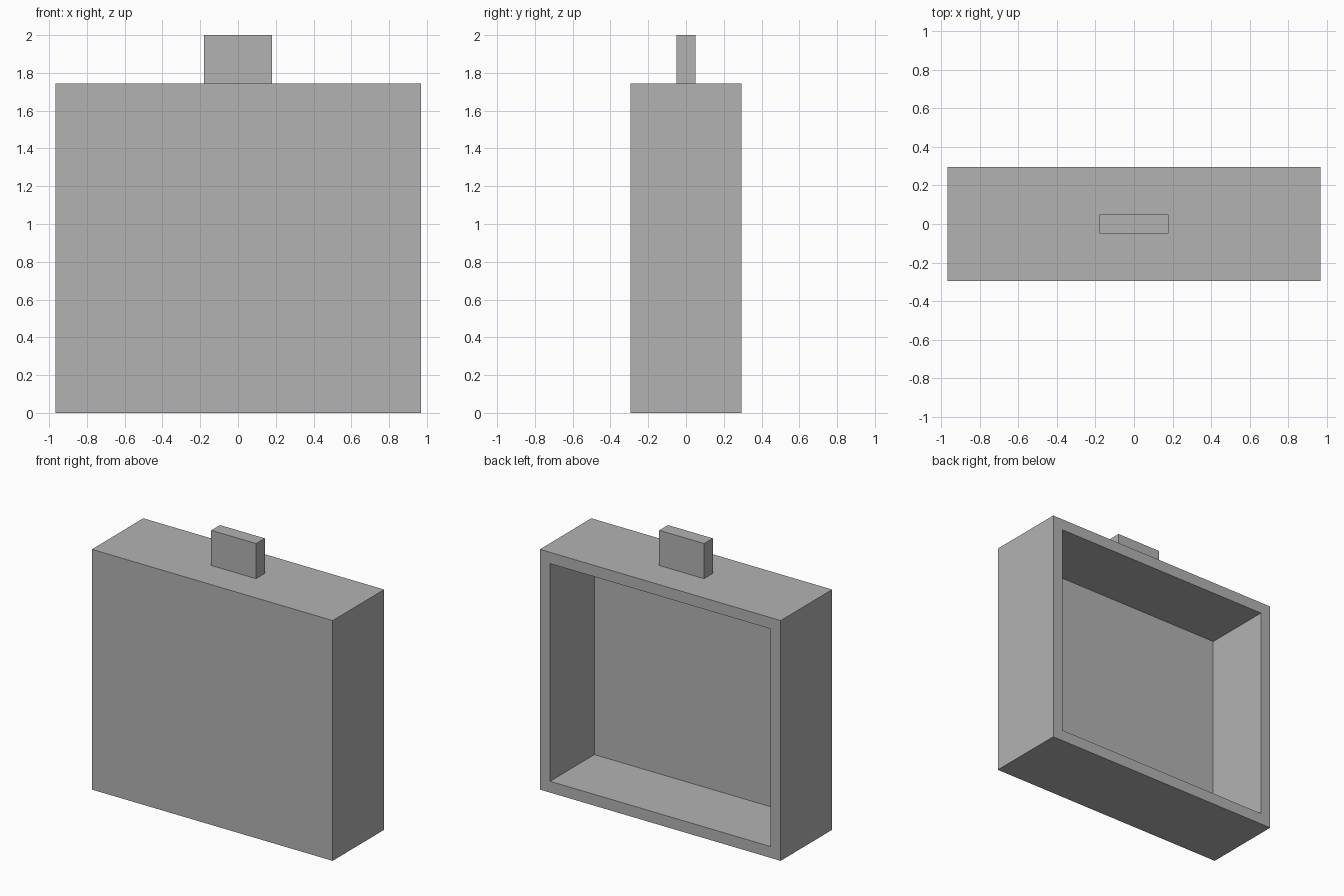
import bpy
import bmesh

default_cube = bpy.data.objects.get("Cube")
if default_cube:
    bpy.data.objects.remove(default_cube, do_unlink=True)

grey = bpy.data.materials.new("plain_grey")
grey.use_nodes = True
colour = (0.45, 0.45, 0.45, 1)
grey.diffuse_color = colour
grey.node_tree.nodes["Principled BSDF"].inputs["Base Color"].default_value = colour

WIDTH, DEPTH, HEIGHT, WALL = 1.935, 0.59, 1.745, 0.082


def make_box(name, size, base_z, open_back=False):
    """Box centred in x and y; optionally hollowed out from its back face."""
    bm = bmesh.new()
    bmesh.ops.create_cube(bm, size=1)
    bmesh.ops.scale(bm, vec=size, verts=bm.verts)
    bmesh.ops.translate(bm, vec=(0, 0, base_z + size[2] / 2), verts=bm.verts)
    if open_back:
        bm.normal_update()
        back = max(bm.faces, key=lambda f: f.normal.y)
        # Rim around the opening, then push the panel in to form the cavity
        bmesh.ops.inset_region(bm, faces=[back], thickness=WALL, use_even_offset=True)
        floor = bmesh.ops.extrude_discrete_faces(bm, faces=[back])["faces"][0]
        bmesh.ops.translate(bm, vec=(0, WALL - size[1], 0), verts=floor.verts)
    mesh = bpy.data.meshes.new(name)
    bm.to_mesh(mesh)
    bm.free()
    mesh.materials.append(grey)
    obj = bpy.data.objects.new(name, mesh)
    bpy.context.collection.objects.link(obj)
    return obj


# Hollow case with an open back, and the small tab on top
make_box("case", (WIDTH, DEPTH, HEIGHT), 0, open_back=True)
make_box("top_tab", (0.36, 0.1, 2 - HEIGHT), HEIGHT)
